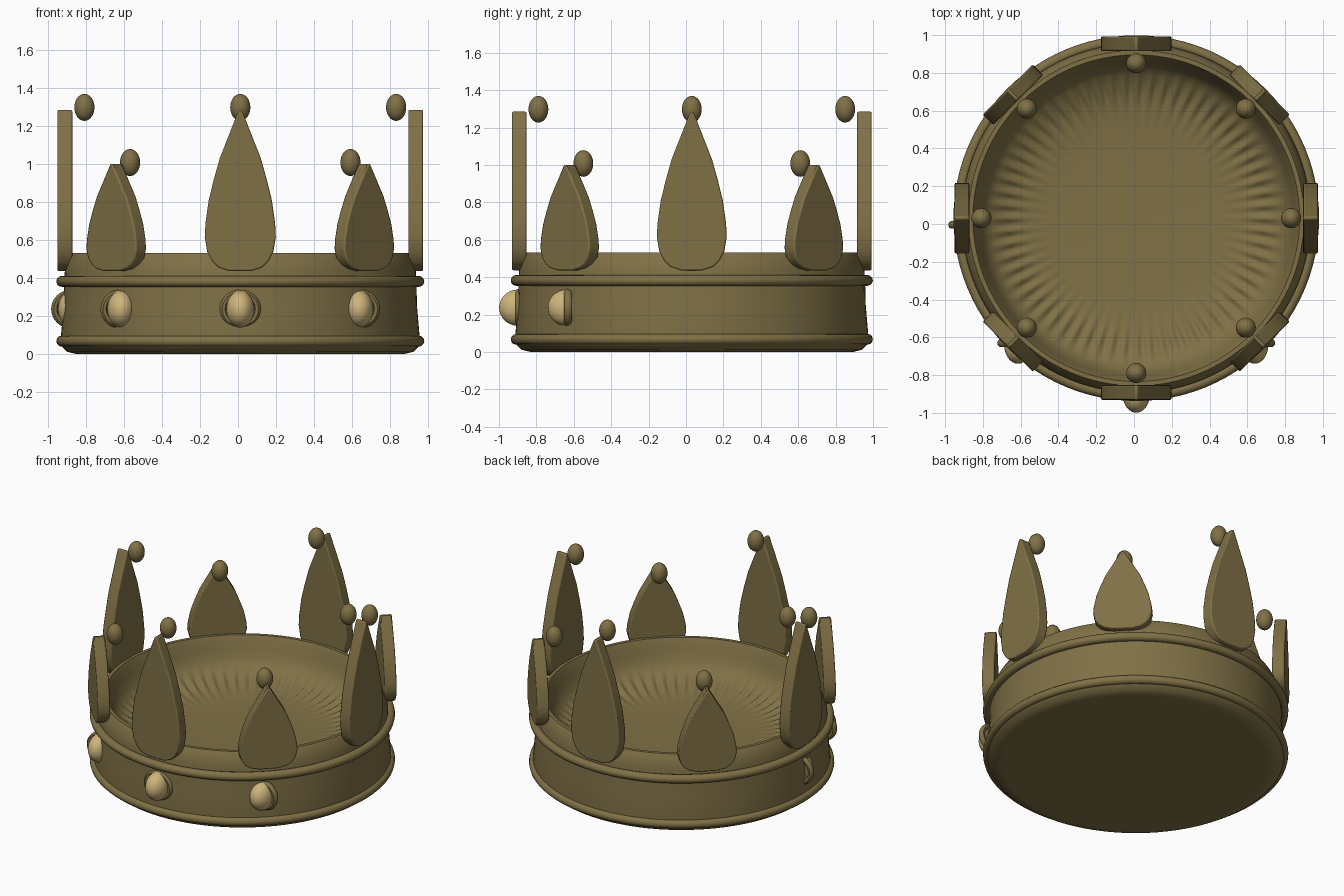
import bpy, bmesh, math
from mathutils import Matrix, Vector

cube = bpy.data.objects.get("Cube")
if cube:
    bpy.data.objects.remove(cube)

CENTRE = Vector((0.012, 0.031, 0))
TAU = 2 * math.pi


def material(name, rgb):
    m = bpy.data.materials.new(name)
    m.use_nodes = True
    colour = (*rgb, 1)
    m.diffuse_color = colour
    m.node_tree.nodes["Principled BSDF"].inputs["Base Color"].default_value = colour
    return m


GOLD = material("antique gold", (0.215, 0.163, 0.06))
CREAM = material("cream stone", (0.62, 0.46, 0.2))


def finish(bm, name, mat, angle=40):
    bmesh.ops.recalc_face_normals(bm, faces=bm.faces)
    mesh = bpy.data.meshes.new(name)
    bm.to_mesh(mesh)
    bm.free()
    mesh.materials.append(mat)
    ob = bpy.data.objects.new(name, mesh)
    bpy.context.collection.objects.link(ob)
    ob.location = CENTRE
    bpy.ops.object.select_all(action='DESELECT')
    ob.select_set(True)
    bpy.context.view_layer.objects.active = ob
    bpy.ops.object.shade_smooth_by_angle(angle=math.radians(angle))
    return ob


def lathe(profile, steps, ripple=None):
    """Turn (radius, height) points about z; ripple(radius, angle) lifts points."""
    bm = bmesh.new()
    rings = []
    for r, z in profile:
        if r == 0:
            rings.append([bm.verts.new((0, 0, z))] * steps)
            continue
        ring = []
        for i in range(steps):
            a = TAU * i / steps
            lift = ripple(r, a) if ripple else 0
            ring.append(bm.verts.new((r * math.cos(a), r * math.sin(a), z + lift)))
        rings.append(ring)
    for low, high in zip(rings, rings[1:]):
        for i in range(steps):
            j = (i + 1) % steps
            corners = dict.fromkeys((low[i], low[j], high[j], high[i]))
            bm.faces.new(list(corners))
    return bm


# Band: closed base, slightly tapering wall and rounded rim
wall = [(0, 0), (0.84, 0), (0.86, 0), (0.91, 0.012), (0.938, 0.04), (0.943, 0.1),
        (0.93, 0.25), (0.927, 0.36), (0.923, 0.44), (0.908, 0.5), (0.888, 0.533),
        (0.865, 0.533)]
finish(lathe(wall, 96), "crown_band", GOLD)


# Inner bowl: folds fade out towards the wall and the middle
def pleats(r, a):
    fade = max(0, 1 - abs(r - 0.68) / 0.11)
    return 0.012 * fade * math.cos(64 * a)


bowl = [(0.865, 0.533), (0.85, 0.5), (0.835, 0.45), (0.815, 0.395), (0.79, 0.355),
        (0.76, 0.33), (0.72, 0.306), (0.68, 0.288), (0.64, 0.275), (0.57, 0.26),
        (0.45, 0.25), (0.3, 0.245), (0, 0.242)]
finish(lathe(bowl, 384, pleats), "pleated_bowl", GOLD, 60)

# Rounded trim rings
for name, z in (("lower_trim", 0.068), ("upper_trim", 0.383)):
    ring = [(0.939 + 0.029 * math.cos(TAU * k / 12), z + 0.029 * math.sin(TAU * k / 12))
            for k in range(13)]
    bm = lathe(ring, 96)
    bmesh.ops.remove_doubles(bm, verts=bm.verts, dist=0.0001)
    finish(bm, name, GOLD)

# Leaf-shaped points: half width and share of the height
LEAF = [(0.06, 0), (0.115, 0.022), (0.148, 0.06), (0.174, 0.12), (0.187, 0.21),
        (0.183, 0.3), (0.166, 0.44), (0.139, 0.57), (0.108, 0.7), (0.058, 0.85),
        (0.008, 1)]


def leaf(name, height, angle):
    bm = bmesh.new()
    outline = LEAF + [(-x, t) for x, t in reversed(LEAF)]
    face = bm.faces.new([bm.verts.new((x, -0.884, 0.437 + t * height))
                         for x, t in outline])
    extruded = bmesh.ops.extrude_face_region(bm, geom=[face])["geom"]
    moved = [v for v in extruded if isinstance(v, bmesh.types.BMVert)]
    bmesh.ops.translate(bm, verts=moved, vec=(0, -0.078, 0))
    ob = finish(bm, name, GOLD)
    ob.rotation_euler.z = angle
    bevel = ob.modifiers.new("soft edge", 'BEVEL')
    bevel.width = 0.008
    bevel.segments = 2
    bevel.limit_method = 'ANGLE'
    bevel.angle_limit = math.radians(60)


def ellipsoid(name, place, radii, mat, half=False):
    bm = bmesh.new()
    bmesh.ops.create_uvsphere(bm, u_segments=32, v_segments=16, radius=1)
    if half:
        back = [v for v in bm.verts if v.co.y > 0.01]
        bmesh.ops.delete(bm, geom=back, context='VERTS')
    bmesh.ops.transform(bm, verts=bm.verts,
                        matrix=Matrix.Translation(place) @ Matrix.Diagonal((*radii, 1)))
    finish(bm, name, mat)


# Tall points on the axes, short ones between, each with a bead inside
for k in range(8):
    a = TAU * k / 8
    tall = k % 2 == 0
    kind = "tall" if tall else "short"
    leaf(f"{kind}_point_{k}", 0.848 if tall else 0.563, a)
    spot = Vector((0.82 * math.sin(a), -0.82 * math.cos(a), 1.298 if tall else 1.008))
    ellipsoid(f"{kind}_bead_{k}", spot, (0.053, 0.053, 0.071), GOLD)

# Stones in oval settings with hollow backs, all facing the front
SETTING = [(0, 0.005), (0.07, 0.005), (0.075, 0.018), (0.09, 0.021), (0.1, 0.012),
           (0.103, 0), (0.1, -0.012), (0.09, -0.021), (0.075, -0.016), (0.07, -0.004),
           (0, -0.004)]
for k, name in enumerate(("right", "front_right", "front", "front_left")):
    a = TAU * (k - 2) / 8
    spot = Vector((0.886 * math.sin(a), -0.886 * math.cos(a) - 0.035, 0.237))
    bm = lathe(SETTING, 32)
    oval = Matrix.Diagonal((1.06, 1, 1, 1)) @ Matrix.Rotation(math.pi / 2, 4, 'X')
    bmesh.ops.transform(bm, verts=bm.verts, matrix=Matrix.Translation(spot) @ oval)
    finish(bm, name + "_setting", GOLD)
    ellipsoid(name + "_stone", spot + Vector((0, -0.008, 0)), (0.073, 0.101, 0.097),
              CREAM, half=True)
